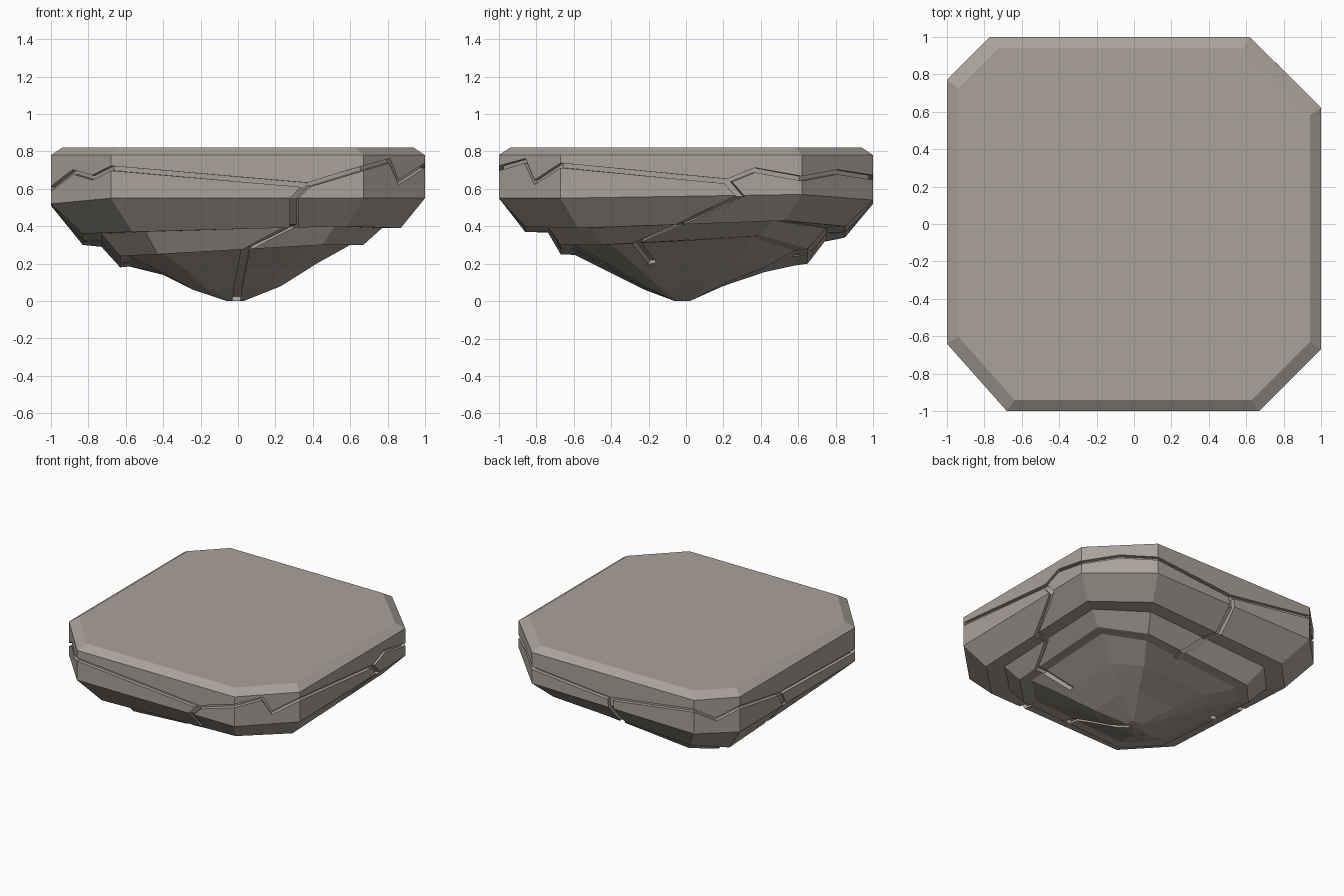
import bpy, bmesh
from mathutils import Vector

if "Cube" in bpy.data.objects:
    bpy.data.objects.remove(bpy.data.objects["Cube"])

# Chamfered square plan, counterclockwise from front left
PLAN = [(-.68, -1), (.67, -1), (1, -.67), (1, .62),
        (.62, 1), (-.77, 1), (-1, .77), (-1, -.64)]


def make_object(name, bm):
    bmesh.ops.recalc_face_normals(bm, faces=bm.faces)
    mesh = bpy.data.meshes.new(name)
    bm.to_mesh(mesh)
    bm.free()
    ob = bpy.data.objects.new(name, mesh)
    bpy.context.collection.objects.link(ob)
    return ob


def loft(name, rings, closed=False):
    """Skin rings of points; cap the ends unless closed."""
    bm = bmesh.new()
    vs = [[bm.verts.new(p) for p in ring] for ring in rings]
    n = len(vs[0])
    pairs = list(zip(vs, vs[1:]))
    if closed:
        pairs.append((vs[-1], vs[0]))
    else:
        bm.faces.new(vs[0])
        bm.faces.new(vs[-1])
    for a, b in pairs:
        for i in range(n):
            j = (i + 1) % n
            bm.faces.new((a[i], a[j], b[j], b[i]))
    return make_object(name, bm)


def level(left, right, front, back, zs):
    if not isinstance(zs, list):
        zs = [zs] * 8
    return [(x * (right if x > 0 else left), y * (back if y > 0 else front), z)
            for (x, y), z in zip(PLAN, zs)]


def crack_cutter(name, pts, width, depth, closed):
    """Square-section sweep that follows the rock surface."""
    pts = [Vector(p) for p in pts]
    rings = []
    for i, p in enumerate(pts):
        out = Vector((p.x, p.y, 0)).normalized()
        if closed:
            t = pts[(i + 1) % len(pts)] - pts[i - 1]
            side = t.cross(out).normalized()
        else:
            side = Vector((-out.y, out.x, 0))
            out.z = min(0, (p.z - .55) * 2.5)
            out.normalize()
        s = side * width / 2
        o, d = out * .06, out * depth
        rings.append([p + o + s, p + o - s, p - d - s, p - d + s])
    ob = loft(name, rings, closed)
    ob.hide_render = True
    return ob


# Slab, two tilted ledges and the tapering underside
rock = loft("floating_rock", [
    level(.94, .94, .94, .94, .82),
    level(1, 1, 1, 1, .78),
    level(1, 1, 1, 1, [.55, .55, .55, .57, .54, .52, .51, .52]),
    level(.83, .87, .86, .85, [.37, .40, .39, .43, .40, .34, .30, .36]),
    level(.73, .77, .74, .75, [.37, .40, .39, .43, .39, .33, .29, .36]),
    level(.63, .67, .67, .65, [.25, .30, .30, .35, .28, .20, .18, .24]),
    level(.58, .60, .60, .58, [.25, .30, .30, .34, .27, .19, .185, .24]),
    level(.40, .42, .42, .42, [.16, .20, .20, .21, .18, .155, .14, .15]),
    level(.24, .23, .22, .22, [.06, .08, .08, .10, .10, .09, .07, .06]),
    level(.06, .03, .06, .02, 0),
])

# Jagged crack running round the slab
loop = [(-.68, -1, .71), (.37, -1, .62), (.67, -1, .71), (.81, -.86, .75),
        (.86, -.81, .635), (1, -.67, .725), (1, .22, .64), (1, .37, .70),
        (1, .62, .655), (.81, .81, .69), (.62, 1, .66), (-.05, 1, .60),
        (-.77, 1, .70), (-.88, .89, .62), (-1, .77, .70), (-1, .28, .62),
        (-1, -.64, .60), (-.88, -.77, .69), (-.78, -.89, .66)]
cutters = [crack_cutter("ring_crack_cutter", loop, .025, .03, True)]

# Branch cracks dropping over the ledges on each side
branches = {
    "front": [(.37, -1, .62), (.30, -1, .55), (.30, -.86, .40), (.28, -.75, .39),
              (.05, -.67, .275), (.04, -.60, .27), (0, -.22, .07), (-.01, -.06, 0)],
    "right": [(1, .22, .64), (1, .29, .56), (.87, -.03, .41), (.77, -.05, .40),
              (.67, -.26, .315), (.60, -.26, .31), (.42, -.18, .20)],
    "back": [(-.05, 1, .60), (-.06, 1, .53), (-.06, .85, .37), (-.02, .75, .36),
             (.10, .65, .24), (.09, .58, .23)],
    "left": [(-1, .28, .62), (-1, .22, .515), (-.83, .20, .33), (-.73, .20, .32),
             (-.63, .14, .21), (-.58, .14, .21)],
}
for side, pts in branches.items():
    cutters.append(crack_cutter(side + "_crack_cutter", pts, .045, .03, False))

# Carve the cracks
bpy.context.view_layer.objects.active = rock
for c in cutters:
    m = rock.modifiers.new(c.name, 'BOOLEAN')
    m.operation = 'DIFFERENCE'
    m.solver = 'EXACT'
    m.object = c
    bpy.ops.object.modifier_apply(modifier=m.name)
    bpy.data.objects.remove(c)

# Stone colour
stone = bpy.data.materials.new("stone")
stone.diffuse_color = (.40, .36, .32, 1)
stone.use_nodes = True
stone.node_tree.nodes["Principled BSDF"].inputs["Base Color"].default_value = stone.diffuse_color
rock.data.materials.clear()
rock.data.materials.append(stone)
